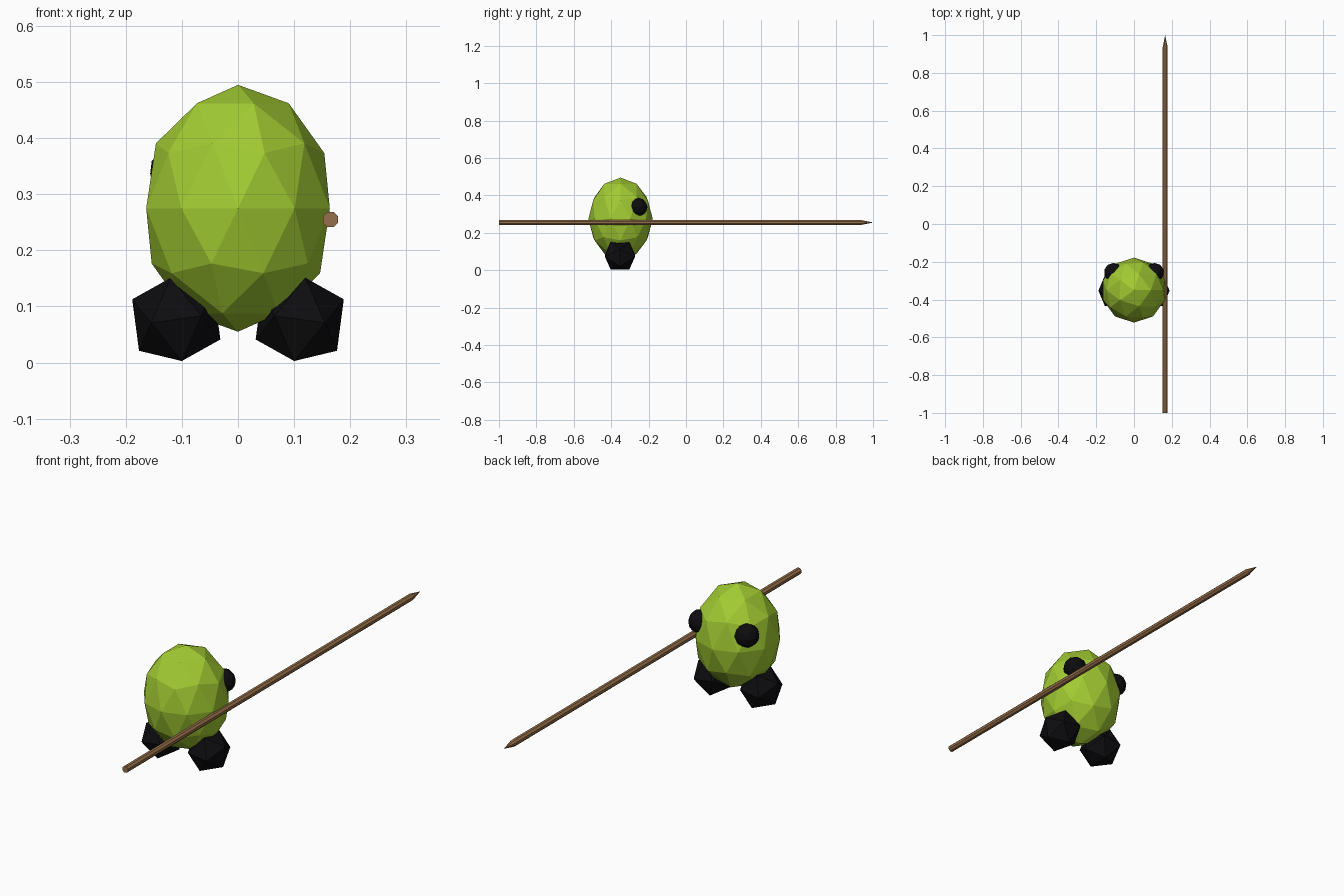
import bpy, bmesh, math
from mathutils import Matrix

if "Cube" in bpy.data.objects:
    bpy.data.objects.remove(bpy.data.objects["Cube"])


def material(name, rgb):
    m = bpy.data.materials.new(name)
    m.diffuse_color = (*rgb, 1)
    m.use_nodes = True
    m.node_tree.nodes["Principled BSDF"].inputs["Base Color"].default_value = m.diffuse_color
    return m


green = material("leaf_green", (0.36, 0.60, 0.032))
black = material("black", (0.004, 0.004, 0.005))
brown = material("wood_brown", (0.31, 0.16, 0.07))


def finish(name, bm, mat):
    bmesh.ops.recalc_face_normals(bm, faces=bm.faces)
    mesh = bpy.data.meshes.new(name)
    bm.to_mesh(mesh)
    bm.free()
    mesh.materials.append(mat)
    ob = bpy.data.objects.new(name, mesh)
    bpy.context.collection.objects.link(ob)
    return ob


def ball(name, centre, size, subdivisions, mat, tilt=0.0, side=1):
    """Faceted ball, tilted about y, scaled, then mirrored if side is -1."""
    bm = bmesh.new()
    bmesh.ops.create_icosphere(bm, subdivisions=subdivisions, radius=1)
    m = (Matrix.Diagonal((side, 1, 1, 1)) @ Matrix.Translation(centre)
         @ Matrix.Diagonal((*size, 1)) @ Matrix.Rotation(tilt, 4, 'Y'))
    bmesh.ops.transform(bm, matrix=m, verts=bm.verts)
    return finish(name, bm, mat)


# Egg-shaped body
ball("body", (0, -0.35, 0.275), (0.172, 0.172, 0.22), 2, green)

# Feet and eyes, mirrored left and right
for side, label in ((1, "right"), (-1, "left")):
    ball(label + "_foot", (0.11, -0.353, 0.077), (0.086, 0.094, 0.088), 1,
         black, math.radians(66), side)
    ball(label + "_eye", (0.109, -0.256, 0.337), (0.05, 0.05, 0.05), 2,
         black, 0, side)

# Spear: eight-sided shaft with a short pointed tip
bm = bmesh.new()
rings = []
for y, r in ((-1.0, 0.0145), (0.935, 0.0145)):
    rings.append([bm.verts.new((0.165 + r * math.cos(i * math.tau / 8 + math.pi / 8), y,
                                0.255 + r * math.sin(i * math.tau / 8 + math.pi / 8)))
                  for i in range(8)])
tip = bm.verts.new((0.165, 1.0, 0.255))
bm.faces.new(rings[0])
for i in range(8):
    j = (i + 1) % 8
    bm.faces.new((rings[0][i], rings[0][j], rings[1][j], rings[1][i]))
    bm.faces.new((rings[1][i], rings[1][j], tip))
finish("spear", bm, brown)
